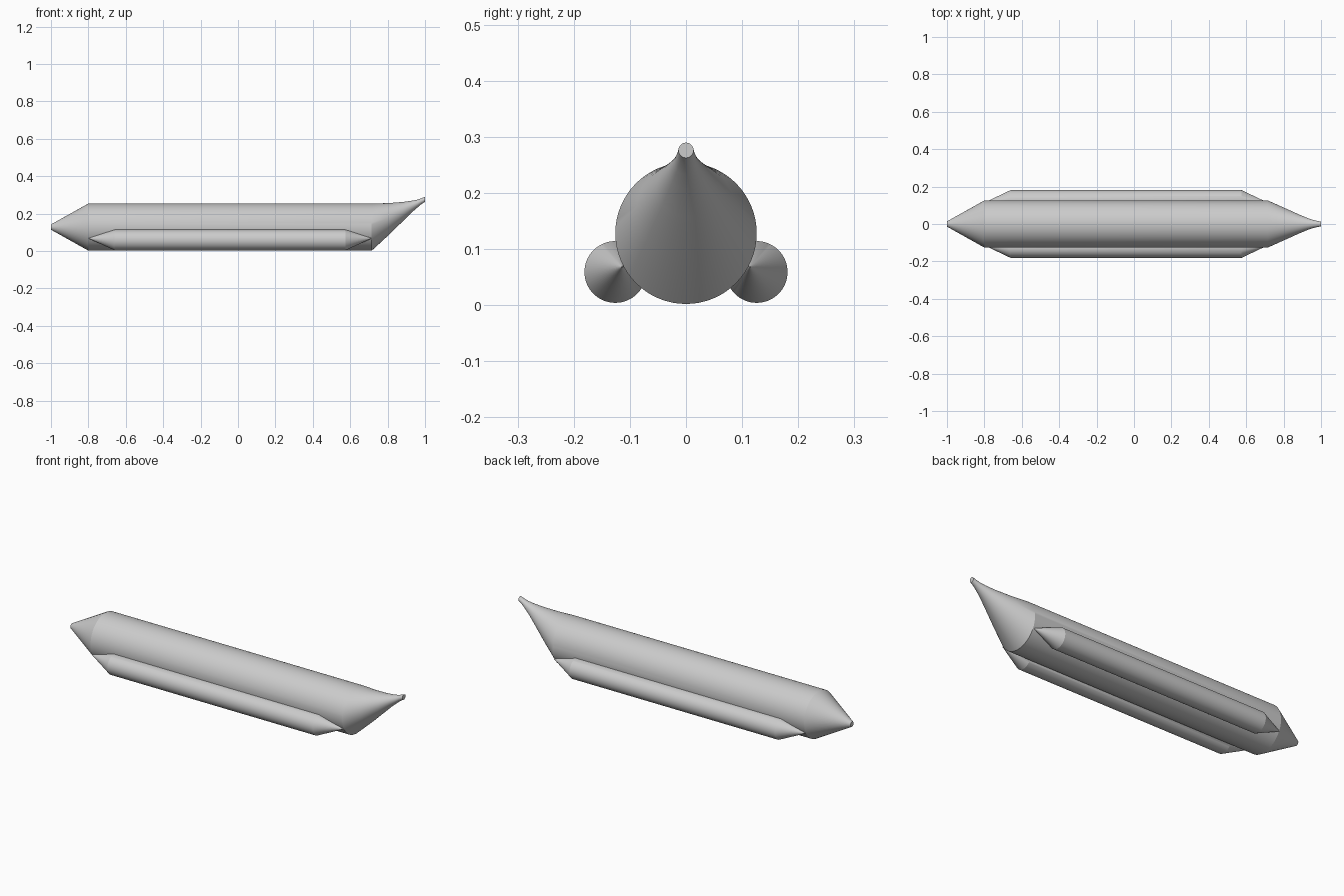
import bpy
import bmesh
import math

if "Cube" in bpy.data.objects:
    bpy.data.objects.remove(bpy.data.objects["Cube"])

SIDES = 64

grey = bpy.data.materials.new("light grey")
grey.diffuse_color = (0.6, 0.6, 0.6, 1)
grey.use_nodes = True
grey.node_tree.nodes["Principled BSDF"].inputs["Base Color"].default_value = grey.diffuse_color


def loft(name, stations):
    """Skin circles across x; each station is (x, y, z, radius)."""
    bm = bmesh.new()
    rings = []
    for x, y, z, r in stations:
        rings.append([bm.verts.new((x,
                                    y + r * math.cos(2 * math.pi * i / SIDES),
                                    z + r * math.sin(2 * math.pi * i / SIDES)))
                      for i in range(SIDES)])
    for a, b in zip(rings, rings[1:]):
        for i in range(SIDES):
            j = (i + 1) % SIDES
            bm.faces.new((a[i], a[j], b[j], b[i]))
    bm.faces.new(rings[0])
    bm.faces.new(rings[-1])
    bmesh.ops.recalc_face_normals(bm, faces=bm.faces)
    mesh = bpy.data.meshes.new(name)
    bm.to_mesh(mesh)
    bm.free()
    mesh.materials.append(grey)
    obj = bpy.data.objects.new(name, mesh)
    bpy.context.collection.objects.link(obj)
    bpy.ops.object.select_all(action='DESELECT')
    obj.select_set(True)
    bpy.context.view_layer.objects.active = obj
    bpy.ops.object.shade_smooth_by_angle(angle=math.radians(20))
    return obj


# Main hull: cone nose, long cylinder, tail swept up to a small tip
loft("hull", [
    (-1.0, 0, 0.128, 0.014),
    (-0.8, 0, 0.128, 0.126),
    (0.715, 0, 0.128, 0.126),
    (0.80, 0, 0.168, 0.088),
    (0.88, 0, 0.210, 0.052),
    (0.93, 0, 0.238, 0.031),
    (0.96, 0, 0.254, 0.021),
    (0.98, 0, 0.266, 0.016),
    (1.0, 0, 0.276, 0.0135),
])

# Side pods: cylinders whose pointed ends lean into the hull
for side, name in ((-1, "front_pod"), (1, "back_pod")):
    loft(name, [
        (-0.80, side * 0.114, 0.068, 0.0005),
        (-0.66, side * 0.126, 0.059, 0.055),
        (0.575, side * 0.126, 0.059, 0.055),
        (0.715, side * 0.114, 0.068, 0.0005),
    ])
